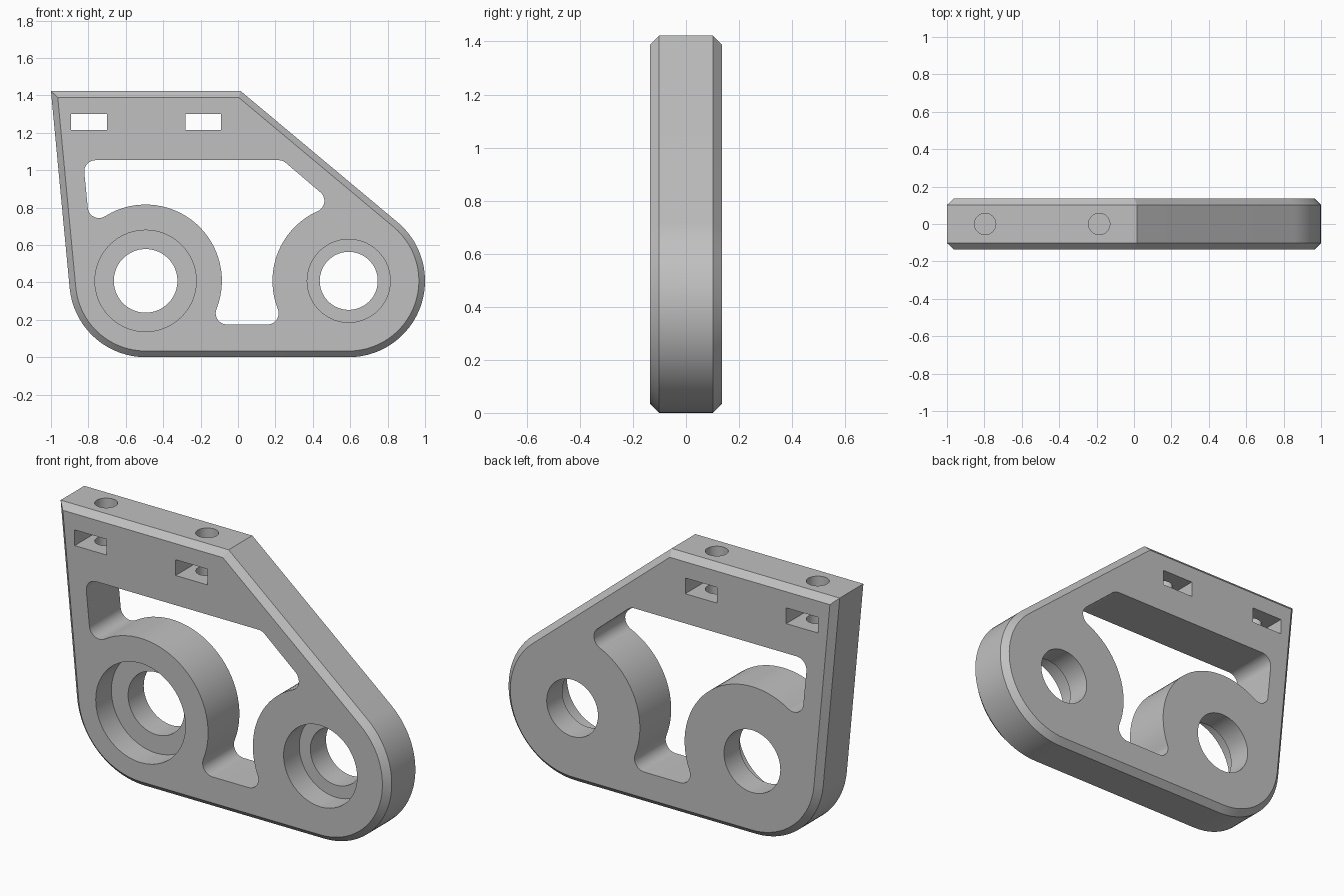
import bpy
import bmesh
from math import acos, atan2, cos, sin, hypot, pi, radians, ceil

cube = bpy.data.objects.get("Cube")
if cube:
    bpy.data.objects.remove(cube, do_unlink=True)

HALF = 0.135                  # half the plate thickness
HUB = 0.408                   # radius of both round ends
FILLET = 0.06
LEFT, RIGHT = (-0.494, HUB), (0.592, HUB)

grey = bpy.data.materials.new("plain_grey")
grey.use_nodes = True
grey.diffuse_color = (0.53, 0.53, 0.53, 1)
grey.node_tree.nodes["Principled BSDF"].inputs["Base Color"].default_value = grey.diffuse_color


def belt(circles):
    """Closed outline of arcs joined by tangents; a negative radius turns clockwise."""
    count = len(circles)
    normals = []
    for i, (x, z, r) in enumerate(circles):
        x2, z2, r2 = circles[(i + 1) % count]
        k = (r - r2) / hypot(x2 - x, z2 - z)
        normals.append(atan2(z2 - z, x2 - x) - acos(max(-1, min(1, k))))
    points = []
    for i, (x, z, r) in enumerate(circles):
        start, end = normals[i - 1], normals[i]
        if r == 0:
            points.append((x, z))
            continue
        sweep = (end - start) % (2 * pi) if r > 0 else -((start - end) % (2 * pi))
        steps = max(2, ceil(abs(sweep) / radians(5)))
        for s in range(steps + 1):
            a = start + sweep * s / steps
            p = (x + r * cos(a), z + r * sin(a))
            if not points or hypot(p[0] - points[-1][0], p[1] - points[-1][1]) > 0.0005:
                points.append(p)
    return points


def ring(centre, r, steps=72):
    return [(centre[0] + r * cos(2 * pi * i / steps),
             centre[1] + r * sin(2 * pi * i / steps)) for i in range(steps)]


def prism(name, outline, y0, y1, chamfer=0):
    """Extrude an x-z outline along y, optionally chamfering both rims."""
    bm = bmesh.new()
    face = bm.faces.new([bm.verts.new((x, y0, z)) for x, z in outline])
    made = bmesh.ops.extrude_face_region(bm, geom=[face], use_keep_orig=True)["geom"]
    for v in made:
        if isinstance(v, bmesh.types.BMVert):
            v.co.y = y1
    bmesh.ops.recalc_face_normals(bm, faces=bm.faces)
    if chamfer:
        rims = [e for e in bm.edges if abs(e.verts[0].co.y - e.verts[1].co.y) < 1e-5]
        bmesh.ops.bevel(bm, geom=rims, offset=chamfer, segments=1,
                        affect='EDGES', profile=0.5)
    mesh = bpy.data.meshes.new(name)
    bm.to_mesh(mesh)
    bm.free()
    obj = bpy.data.objects.new(name, mesh)
    bpy.context.collection.objects.link(obj)
    mesh.materials.append(grey)
    return obj


def beside(hub, degrees):
    """Fillet circle touching the outside of a hub."""
    a, d = radians(degrees), HUB + FILLET
    return (hub[0] + d * cos(a), hub[1] + d * sin(a), FILLET)


# Chamfered plate
plate = prism("bracket_plate",
              belt([(*LEFT, HUB), (*RIGHT, HUB), (0.015, 1.422, 0), (-1, 1.422, 0)]),
              -HALF, HALF, 0.033)

# Window wrapping around the two hubs
window = belt([beside(LEFT, -21.7), beside(RIGHT, 201.7), (*RIGHT, -HUB),
               beside(RIGHT, 114), (0.217, 0.993, FILLET), (-0.762, 0.993, FILLET),
               beside(LEFT, 122.2), (*LEFT, -HUB)])
cutters = [prism("window_cutter", window, -1, 1)]

# Stepped bearing holes: wide at the front, narrow through the back
for hub, seat, bore in ((LEFT, 0.271, 0.17), (RIGHT, 0.222, 0.155)):
    cutters.append(prism("bearing_seat_cutter", ring(hub, seat), -1, 0))
    cutters.append(prism("bearing_bore_cutter", ring(hub, bore), -1, 1))

# Nut slots with blind screw holes from the top
for x in (-0.796, -0.186):
    slot = [(x + sx * 0.096, 1.258 + sz * 0.043)
            for sx, sz in ((-1, -1), (1, -1), (1, 1), (-1, 1))]
    cutters.append(prism("nut_slot_cutter", slot, -1, 1))
    bpy.ops.mesh.primitive_cylinder_add(vertices=48, radius=0.057, depth=0.5,
                                        location=(x, 0, 1.12 + 0.25))
    hole = bpy.context.object
    hole.name = "screw_hole_cutter"
    hole.data.materials.append(grey)
    cutters.append(hole)

bpy.ops.object.select_all(action='DESELECT')
plate.select_set(True)
bpy.context.view_layer.objects.active = plate
for cutter in cutters:
    cutter.hide_render = True
    mod = plate.modifiers.new("cut", 'BOOLEAN')
    mod.operation = 'DIFFERENCE'
    mod.solver = 'EXACT'
    mod.object = cutter
    bpy.ops.object.modifier_apply(modifier=mod.name)
    bpy.data.objects.remove(cutter, do_unlink=True)

bpy.ops.object.shade_smooth_by_angle(angle=radians(25))
